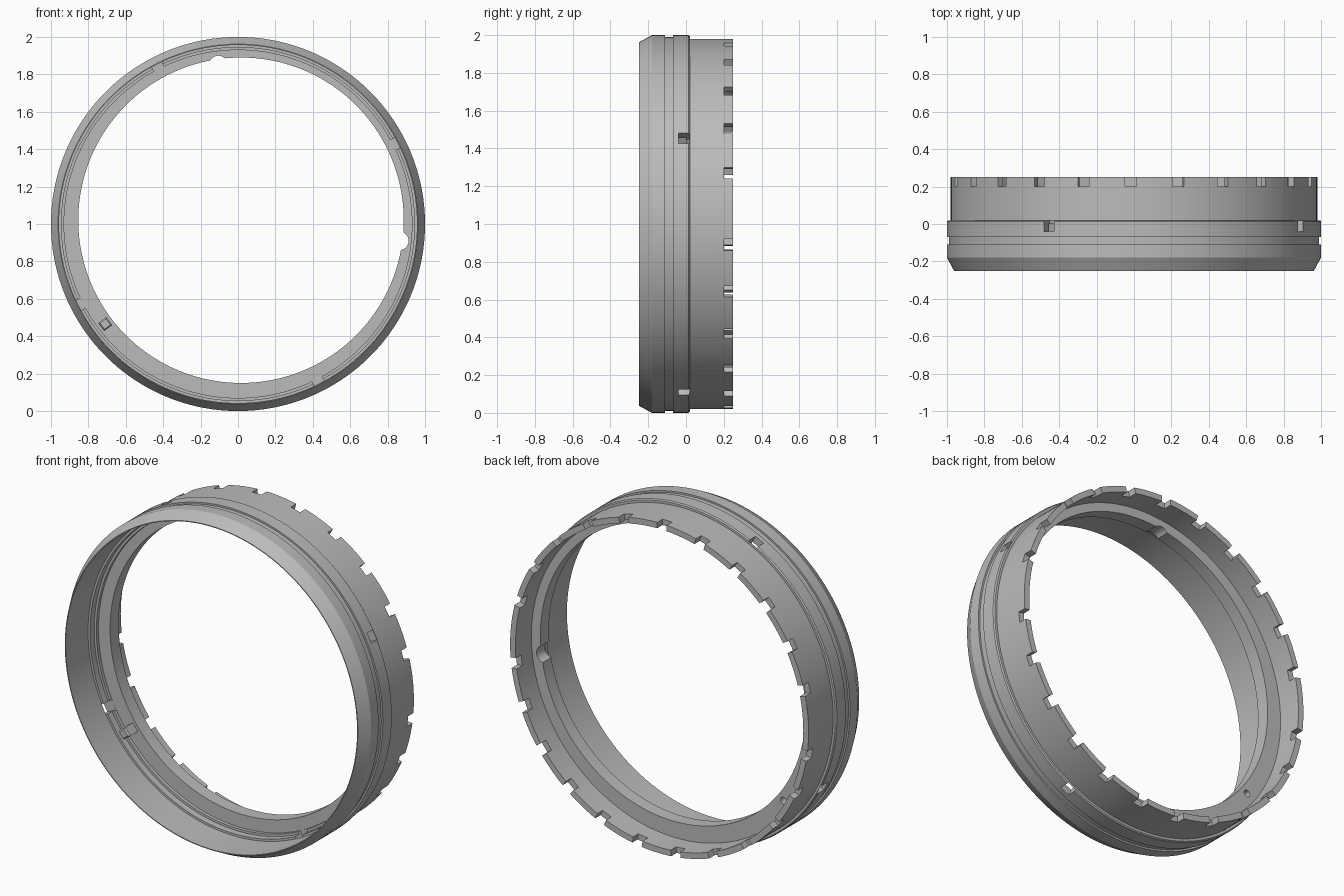
import bpy, bmesh
from math import radians, sin, cos, tau, pi
from mathutils import Matrix, Vector

cube = bpy.data.objects.get("Cube")
if cube:
    bpy.data.objects.remove(cube, do_unlink=True)

grey = bpy.data.materials.new("satin grey")
grey.use_nodes = True
colour = (0.5, 0.5, 0.5, 1)
grey.diffuse_color = colour
grey.node_tree.nodes["Principled BSDF"].inputs["Base Color"].default_value = colour
CENTRE = Matrix.Translation((0, 0, 1))


def finish(bm, name):
    bmesh.ops.recalc_face_normals(bm, faces=bm.faces)
    mesh = bpy.data.meshes.new(name)
    bm.to_mesh(mesh)
    bm.free()
    obj = bpy.data.objects.new(name, mesh)
    mesh.materials.append(grey)
    bpy.context.collection.objects.link(obj)
    return obj


def revolve(name, profile, steps=180):
    """Turn a closed (radius, y) profile around the ring axis."""
    bm = bmesh.new()
    loops = [[bm.verts.new((r * cos(tau * i / steps), y, 1 + r * sin(tau * i / steps)))
              for r, y in profile] for i in range(steps)]
    n = len(profile)
    for i in range(steps):
        a, b = loops[i], loops[(i + 1) % steps]
        for j in range(n):
            k = (j + 1) % n
            bm.faces.new((a[j], a[k], b[k], b[j]))
    return finish(bm, name)


def add_block(bm, angle, r0, r1, width, y0, y1):
    """Box pointing outwards at an angle around the ring."""
    m = (CENTRE @ Matrix.Rotation(-angle, 4, 'Y')
         @ Matrix.Translation(((r0 + r1) / 2, (y0 + y1) / 2, 0))
         @ Matrix.Diagonal((r1 - r0, y1 - y0, width, 1)))
    bmesh.ops.create_cube(bm, size=1, matrix=m)


def add_rod(bm, x, z, radius, y0, y1, steps):
    m = Matrix.Translation((x, (y0 + y1) / 2, z)) @ Matrix.Rotation(pi / 2, 4, 'X')
    bmesh.ops.create_cone(bm, cap_ends=True, segments=steps, radius1=radius,
                          radius2=radius, depth=y1 - y0, matrix=m)


def cut(target, bm, name):
    cutter = finish(bm, name)
    cutter.hide_render = True
    mod = target.modifiers.new(name, 'BOOLEAN')
    mod.operation = 'DIFFERENCE'
    mod.solver = 'EXACT'
    mod.object = cutter
    bpy.context.view_layer.objects.active = target
    bpy.ops.object.modifier_apply(modifier=mod.name)
    bpy.data.objects.remove(cutter, do_unlink=True)


def shade(obj):
    bpy.ops.object.select_all(action='DESELECT')
    obj.select_set(True)
    bpy.context.view_layer.objects.active = obj
    bpy.ops.object.shade_smooth_by_angle(angle=radians(25))


# Ring body: chamfered front lip, outer groove, rear skirt, inner flange
ring = revolve("ring_body", [
    (.957, -.25), (.962, -.25), (1, -.18), (1, -.11), (.99, -.11), (.99, -.07),
    (1, -.07), (1, .013), (.994, .02), (.98, .02), (.98, .25), (.945, .25),
    (.945, .1), (.8, .1), (.8, .02), (.93, .02), (.93, 0), (.944, 0),
    (.944, -.04), (.957, -.04)])

# Off-centre opening in the flange
bm = bmesh.new()
add_rod(bm, .016, 1.02, .87, -.1, .2, 180)
cut(ring, bm, "opening_cutter")

# Two rounded bites and a small pin hole in the flange
bm = bmesh.new()
for x, z, radius in ((-.105, 1.85, .05), (.862, .91, .05), (-.71, .465, .02)):
    add_rod(bm, x, z, radius, .05 if radius < .03 else -.1, .2, 24)
cut(ring, bm, "bite_cutter")

# Four slots through the wall, a quarter turn apart
bm = bmesh.new()
for i in range(4):
    add_block(bm, radians(27 + 90 * i), .925, 1.05, .06, -.041, .0195)
cut(ring, bm, "slot_cutter")

# Rear rim notches: two runs with wider gaps between them
bm = bmesh.new()
for angle in [16 + 15 * i for i in range(11)] + [-6.4 - 15 * i for i in range(12)]:
    add_block(bm, radians(angle), .9, 1.05, .062, .2, .3)
cut(ring, bm, "notch_cutter")
shade(ring)

# Square boss with a chamfered tip on the flange front
bm = bmesh.new()
tilt = Vector((-.71, 0, -.535)).normalized()
add_block(bm, radians(217), .862, .916, .054, -.05, .025)
front = min(bm.faces, key=lambda f: f.calc_center_median().y)
bmesh.ops.inset_region(bm, faces=[front], thickness=.01)
front = min((f for f in bm.faces), key=lambda f: (f.calc_center_median().y, f.calc_area()))
inner = [f for f in bm.faces if max(v.co.y for v in f.verts) < -.049
         and all(abs((v.co - Vector((0, 0, 1))).dot(tilt) - .889) < .02 for v in f.verts)]
for v in {v for f in inner for v in f.verts}:
    v.co.y -= .01
finish(bm, "locating_boss")
